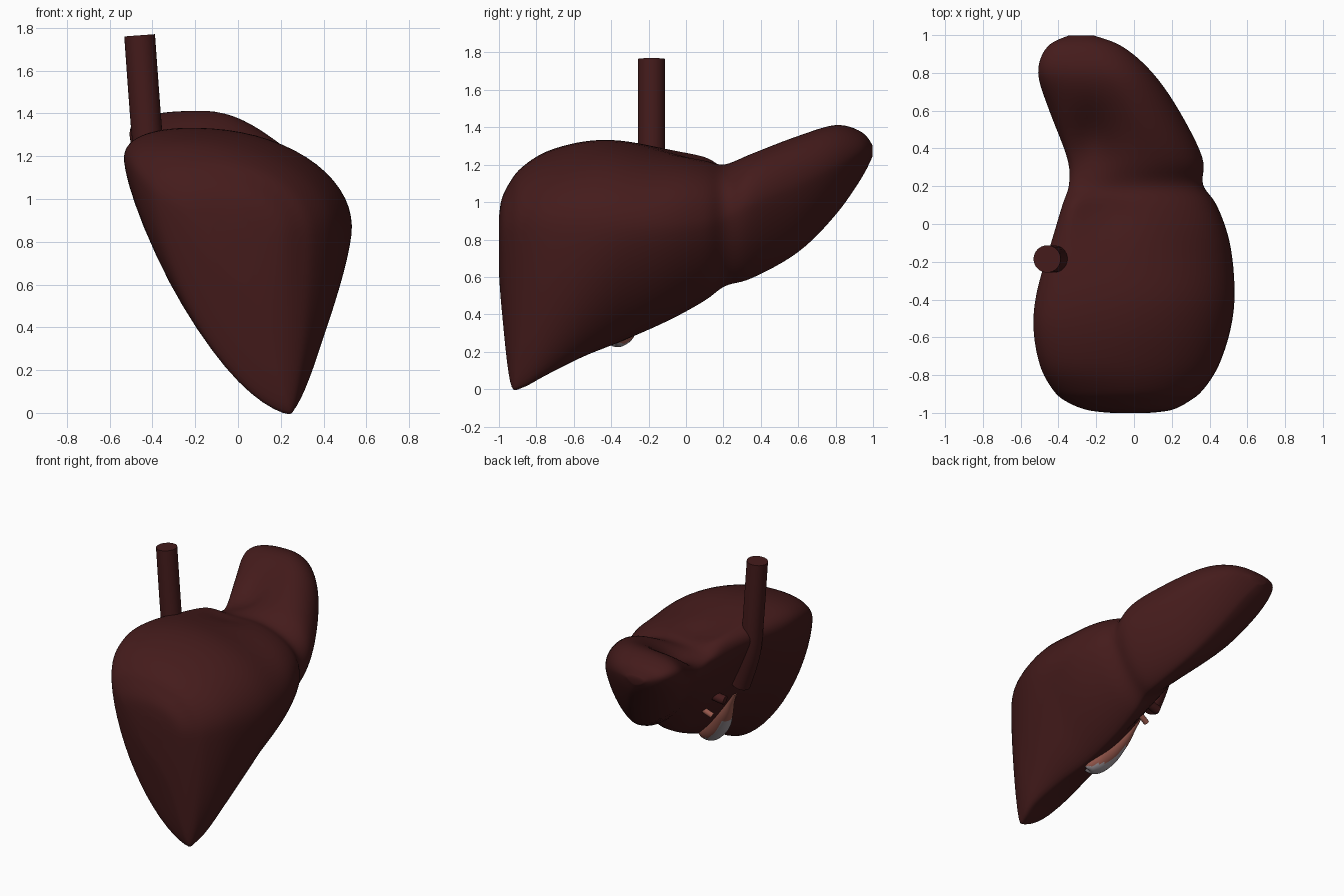
import bpy, bmesh, math
from mathutils import Vector

if "Cube" in bpy.data.objects:
    bpy.data.objects.remove(bpy.data.objects["Cube"])


def material(name, rgb):
    m = bpy.data.materials.new(name)
    m.diffuse_color = (*rgb, 1)
    m.use_nodes = True
    m.node_tree.nodes["Principled BSDF"].inputs["Base Color"].default_value = m.diffuse_color
    return m


LIVER = material("dark liver red", (0.058, 0.011, 0.011))
SALMON = material("salmon", (0.33, 0.105, 0.078))
GREY = material("pale grey", (0.36, 0.32, 0.345))


def spline(rows, steps):
    """Catmull-Rom through rows of numbers."""
    out = []
    last = len(rows) - 1
    for i in range(last):
        a, b, c, d = (rows[max(0, min(last, i + k))] for k in (-1, 0, 1, 2))
        for s in range(steps):
            t = s / steps
            out.append([0.5 * (2 * q + (r - p) * t + (2 * p - 5 * q + 4 * r - w) * t * t
                               + (3 * q - p - 3 * r + w) * t ** 3)
                        for p, q, r, w in zip(a, b, c, d)])
    return out + [list(rows[-1])]


def loft(name, rings, mats, rule=None, angle=60):
    """Skin a list of closed rings and cap both ends."""
    bm = bmesh.new()
    vs = [[bm.verts.new(p) for p in ring] for ring in rings]
    n = len(vs[0])
    for a, b in zip(vs, vs[1:]):
        for i in range(n):
            bm.faces.new((a[i], a[(i + 1) % n], b[(i + 1) % n], b[i]))
    bm.faces.new(vs[0])
    bm.faces.new(vs[-1])
    bmesh.ops.recalc_face_normals(bm, faces=bm.faces[:])
    bm.normal_update()
    if rule:
        for f in bm.faces:
            f.material_index = rule(f)
    me = bpy.data.meshes.new(name)
    bm.to_mesh(me)
    bm.free()
    for m in mats:
        me.materials.append(m)
    ob = bpy.data.objects.new(name, me)
    bpy.context.collection.objects.link(ob)
    bpy.ops.object.select_all(action='DESELECT')
    ob.select_set(True)
    bpy.context.view_layer.objects.active = ob
    bpy.ops.object.shade_smooth_by_angle(angle=math.radians(angle))
    return ob


def tube(name, rows, mats, rule=None, sides=32, steps=8):
    """Round tube; rows are x, y, z, radius."""
    path = spline(rows, steps)
    rings = []
    for i, (x, y, z, r) in enumerate(path):
        a, b = path[max(i - 1, 0)], path[min(i + 1, len(path) - 1)]
        axis = (Vector(b[:3]) - Vector(a[:3])).normalized()
        u = axis.cross(Vector((0, 1, 0))).normalized()
        v = axis.cross(u)
        rings.append([Vector((x, y, z)) + r * (u * math.cos(t) + v * math.sin(t))
                      for t in (math.tau * k / sides for k in range(sides))])
    return loft(name, rings, mats, rule)


# Liver body: cross-sections along y
# y, back x, front x, top z, bottom z, x of top, x of bottom, z of back, z of front
SECTIONS = [
    (-1.0, -.12, .08, .92, .62, 0, .02, .8, .8),
    (-.985, -.25, .2, 1.02, .42, -.05, .12, .93, .83),
    (-.94, -.36, .29, 1.11, .03, -.1, .23, .98, .83),
    (-.88, -.43, .365, 1.185, .002, -.12, .25, 1.05, .84),
    (-.75, -.5, .45, 1.27, .07, -.2, .26, 1.13, .86),
    (-.55, -.535, .515, 1.325, .17, -.2, .2, 1.18, .86),
    (-.35, -.515, .535, 1.33, .25, -.2, .14, 1.18, .87),
    (-.1, -.44, .51, 1.285, .36, -.28, .1, 1.18, .88),
    (.1, -.38, .44, 1.25, .47, -.28, .09, 1.15, .9),
    (.21, -.345, .365, 1.21, .55, -.1, .09, 1.12, .93),
    (.35, -.355, .365, 1.26, .59, .06, .09, 1.1, 1.0),
    (.6, -.45, .24, 1.36, .73, -.04, .01, 1.18, 1.1),
    (.8, -.51, .1, 1.415, .93, -.16, -.1, 1.3, 1.2),
    (.94, -.46, -.06, 1.375, 1.13, -.24, -.2, 1.31, 1.27),
    (1.0, -.34, -.22, 1.3, 1.25, -.28, -.28, 1.28, 1.28),
]
# Hollows on the upper side: x, y, depth, x radius, y radius
HOLLOWS = [(-.21, .46, .09, .12, .17), (-.14, .06, .045, .12, .12)]


def section(row, steps=16):
    y, x0, x1, zt, zb, xt, xb, z0, z1 = row
    under = 1.2 + 0.35 * min(1, abs(y + 0.1) / 0.7)
    crown = 2.0 + 0.5 * math.exp(-((y - .05) / .2) ** 2)
    brow = 1.75 if y < -.6 else 1.5 + .25 * max(0, -y - .3) / .3
    # quarter arcs: side point, top or bottom point, roundness
    quarters = [((x1, z1), (xt, zt), crown, False), ((x0, z0), (xt, zt), 2.5, True),
                ((x0, z0), (xb, zb), under, False), ((x1, z1), (xb, zb), brow, True)]
    ring = []
    for (sx, sz), (ex, ez), n, back in quarters:
        for k in range(steps):
            t = (steps - k if back else k) / steps * math.pi / 2
            c = max(math.cos(t), 0) ** (2 / n)
            s = max(math.sin(t), 0) ** (2 / n)
            x, z = ex + (sx - ex) * c, sz + (ez - sz) * s
            if z > z0:
                for hx, hy, depth, rx, ry in HOLLOWS:
                    fade = min(1, 2 * (z - z0) / (zt - z0))
                    z -= fade * depth * math.exp(-((x - hx) / rx) ** 2 - ((y - hy) / ry) ** 2)
            ring.append(Vector((x, y, z)))
    return ring


body = loft("liver_body", [section(r) for r in spline(SECTIONS, 6)], [LIVER], angle=80)
smooth = body.modifiers.new("soften", 'SMOOTH')
smooth.factor = 0.5
smooth.iterations = 6

# Large vein running down the back
tube("large_vein", [(-.46, -.185, 1.765, .072), (-.425, -.185, 1.3, .072),
                    (-.395, -.19, 1.05, .07), (-.315, -.2, .8, .065)], [LIVER])


# Gallbladder: pale hanging underside, salmon on the attached side
def underside(f):
    low = f.calc_center_median().z < .46
    return 1 if low and f.normal.dot(Vector((-.45, -.4, -.8))) > .15 else 0


tube("gallbladder", [(.105, -.385, .25, .008), (.098, -.38, .26, .055), (.055, -.365, .312, .092),
                     (-.03, -.335, .395, .09), (-.12, -.285, .51, .06),
                     (-.19, -.25, .62, .03), (-.235, -.235, .70, .018)],
     [SALMON, GREY], underside)

# Cut vessels at the hilum
tube("portal_vein", [(-.13, -.05, .76, .032), (-.2, -.065, .73, .032),
                     (-.27, -.075, .715, .032)], [LIVER])
tube("bile_duct", [(-.07, -.05, .63, .02), (-.12, -.06, .6, .02),
                   (-.17, -.07, .575, .02)], [SALMON])
